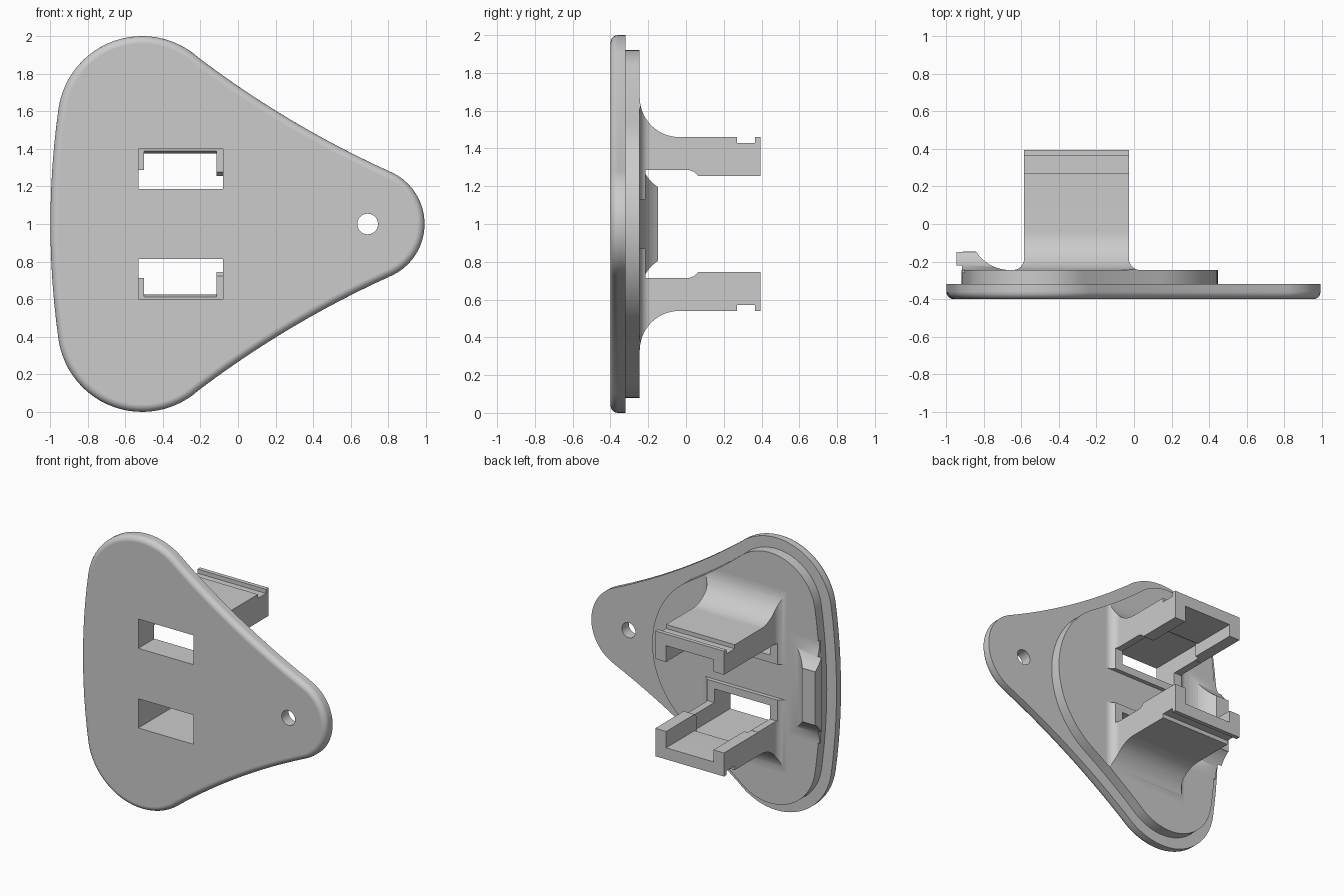
import bpy, bmesh
from math import sin, cos, radians, hypot

cube = bpy.data.objects.get("Cube")
if cube:
    bpy.data.objects.remove(cube, do_unlink=True)

grey = bpy.data.materials.new("light grey")
grey.use_nodes = True
COLOR = (0.6, 0.6, 0.6, 1)
grey.diffuse_color = COLOR
grey.node_tree.nodes["Principled BSDF"].inputs["Base Color"].default_value = COLOR


def arc(cx, cy, r, a0, a1, n=12):
    angles = [radians(a0 + (a1 - a0) * i / n) for i in range(n + 1)]
    return [(cx + r * cos(a), cy + r * sin(a)) for a in angles]


def bow(p, q, sag, n=12):
    """Inner points of a shallow arc from p to q, bulging left by sag."""
    dx, dy = q[0] - p[0], q[1] - p[1]
    length = hypot(dx, dy)
    pts = []
    for i in range(1, n):
        t = i / n
        s = 4 * sag * t * (1 - t) / length
        pts.append((p[0] + dx * t - dy * s, p[1] + dy * t + dx * s))
    return pts


def flip(pts):
    """Mirror a side profile about mid height."""
    return [(a, 2 - z) for a, z in pts]


def prism(name, pts, axis, lo, hi, round_front=0):
    place = {"x": lambda a, b, d: (d, a, b),
             "y": lambda a, b, d: (a, d, b),
             "z": lambda a, b, d: (a, b, d)}[axis]
    bm = bmesh.new()
    rings = [[bm.verts.new(place(a, b, d)) for a, b in pts] for d in (lo, hi)]
    front = bm.faces.new(rings[0])
    bm.faces.new(rings[1])
    n = len(pts)
    for i in range(n):
        j = (i + 1) % n
        bm.faces.new((rings[0][i], rings[0][j], rings[1][j], rings[1][i]))
    bmesh.ops.recalc_face_normals(bm, faces=bm.faces)
    if round_front:
        bmesh.ops.bevel(bm, geom=list(front.edges), offset=round_front,
                        segments=5, profile=0.5, affect="EDGES")
    mesh = bpy.data.meshes.new(name)
    bm.to_mesh(mesh)
    bm.free()
    mesh.materials.append(grey)
    obj = bpy.data.objects.new(name, mesh)
    bpy.context.collection.objects.link(obj)
    return obj


def boolean(obj, tool, operation="DIFFERENCE"):
    mod = obj.modifiers.new("cut", "BOOLEAN")
    mod.operation, mod.object, mod.solver = operation, tool, "EXACT"
    bpy.context.view_layer.objects.active = obj
    bpy.ops.object.modifier_apply(modifier=mod.name)
    bpy.data.objects.remove(tool, do_unlink=True)


def outline(lobe_r, tip, tip_r, tip_angle, sag, bulge):
    """Three-lobed plate outline, symmetric about mid height."""
    lobe = arc(-0.51, 1.55, lobe_r, 171, 48, 24)
    nose = arc(tip, 1, tip_r, tip_angle, 0, 16)
    upper = lobe + bow(lobe[-1], nose[0], -sag) + nose
    lower = flip(upper[:-1])[::-1]
    return upper + lower + bow(lower[-1], upper[0], bulge)


# Face plate with rounded front rim, and the smaller raised plate behind it
back_outline = outline(0.37, -0.18, 0.626, 58, 0.008, 0.044)
face_plate = prism("face_plate", outline(0.45, 0.69, 0.303, 67, 0.033, 0.044),
                   "y", -0.4, -0.32, round_front=0.04)
back_plate = prism("back_plate", back_outline, "y", -0.33, -0.245)
boolean(face_plate, prism("cutter", arc(0.69, 1, 0.055, 0, 350, 35), "y", -0.5, 0))

# Arm shape: side profile crossed with a plan that flares at the root
side = [(-0.26, 1.13), (-0.215, 1.13), (-0.215, 1.285), (0.02, 1.285),
        (0.045, 1.275), (0.065, 1.255), (0.395, 1.255), (0.395, 1.46),
        (0.365, 1.46), (0.365, 1.43), (0.27, 1.43), (0.27, 1.46)]
side += arc(-0.035, 1.67, 0.21, 270, 180, 16) + [(-0.26, 1.67)]
plan = [(-0.645, -0.26), (0.033, -0.26)] + arc(0.033, -0.185, 0.06, 270, 180, 8)
plan += [(-0.027, 0.5), (-0.585, 0.5)] + arc(-0.645, -0.185, 0.06, 0, -90, 8)

# Openings in side profile: window, sloping narrow channel, short outer wall
window = [(-0.5, 1.185), (0.04, 1.185), (0.04, 1.4), (-0.5, 1.4)]
channel = [(0, 1.1), (0.5, 1.1), (0.5, 1.375), (0.065, 1.375), (0.02, 1.4), (0, 1.4)]
short_wall = [(0, 1.1), (0.5, 1.1), (0.5, 1.287), (0, 1.287)]

parts = [face_plate, back_plate]
for name, turn in (("upper_arm", list), ("lower_arm", flip)):
    arm = prism(name, turn(side), "x", -0.8, 0.2)
    boolean(arm, prism("cutter", plan, "z", -0.1, 2.1), "INTERSECT")
    boolean(arm, prism("cutter", back_outline, "y", -0.3, 0.5), "INTERSECT")
    for obj in (face_plate, back_plate, arm):
        boolean(obj, prism("cutter", turn(window), "x", -0.53, -0.08))
    boolean(arm, prism("cutter", turn(channel), "x", -0.5, -0.115))
    boolean(arm, prism("cutter", turn(short_wall), "x", -0.7, -0.4))
    parts.append(arm)

# Edge clip with a hooked lip, blending into the plate behind and at both ends
hook = [(-0.62, -0.26), (-0.915, -0.26), (-0.915, -0.22), (-0.945, -0.22), (-0.945, -0.148)]
hook += arc(-0.66, -0.03, 0.215, 213, 270) + [(-0.62, -0.245)]
clip = prism("edge_clip", hook, "z", 0.5, 1.5)
ends = [(-0.3, 1.375)] + arc(-0.03, 1.375, 0.215, 180, 236) + [(-0.1, 1.197)]
boolean(clip, prism("cutter", ends + flip(ends)[::-1], "x", -1.2, 0), "INTERSECT")
parts.append(clip)

# Smooth curved surfaces, keeping hard edges crisp and broad faces flat
bpy.ops.object.select_all(action="DESELECT")
for part in parts:
    part.select_set(True)
bpy.context.view_layer.objects.active = face_plate
bpy.ops.object.shade_smooth_by_angle(angle=radians(30))
for part in parts:
    part.modifiers.new("flat_faces", "WEIGHTED_NORMAL").keep_sharp = True
